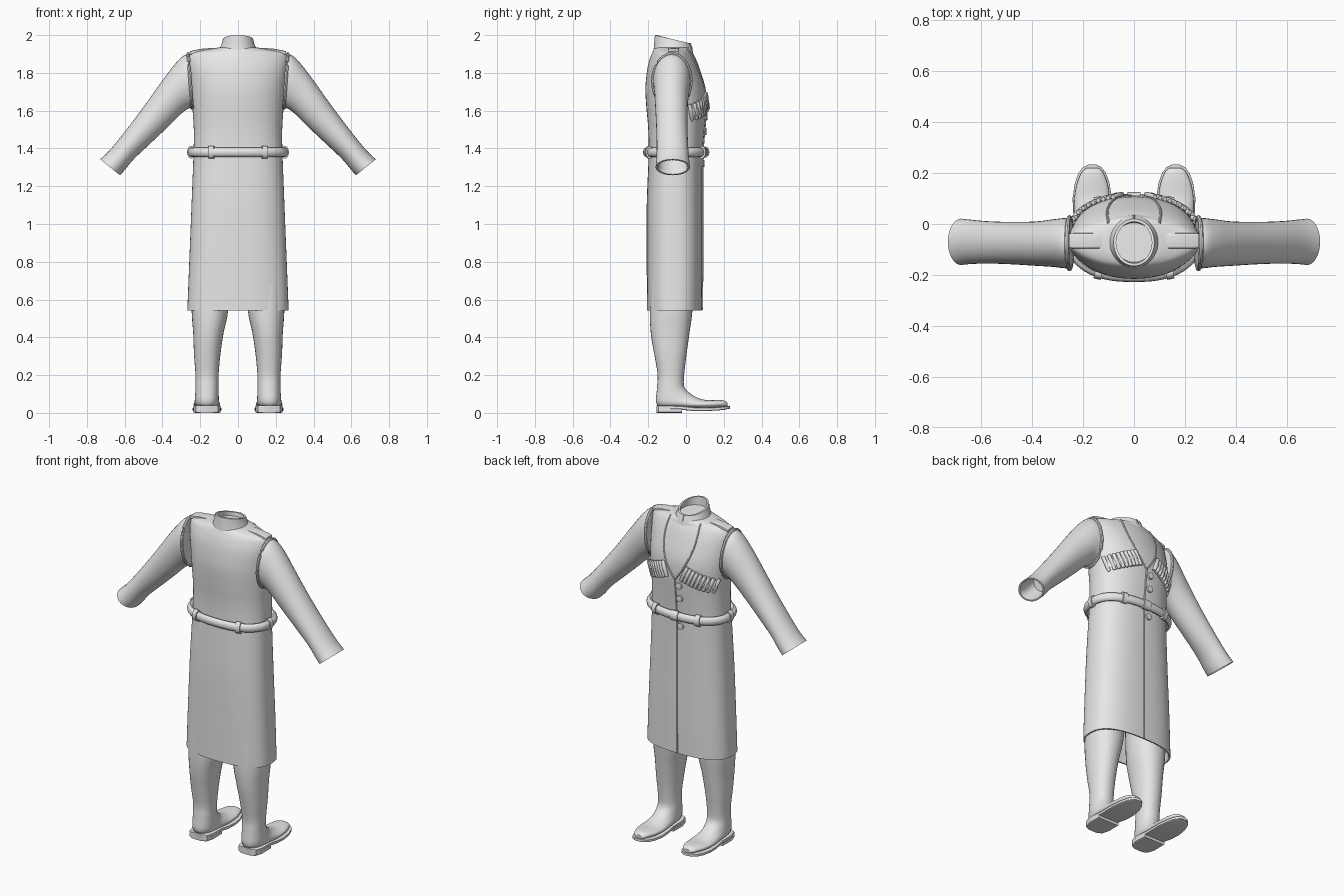
import bpy, bmesh, math
from mathutils import Vector

if "Cube" in bpy.data.objects:
    bpy.data.objects.remove(bpy.data.objects["Cube"])

cloth = bpy.data.materials.new("plain_grey")
cloth.diffuse_color = (0.8, 0.8, 0.8, 1)
cloth.use_nodes = True
cloth.node_tree.nodes["Principled BSDF"].inputs["Base Color"].default_value = cloth.diffuse_color


def finish(name, bm, angle=40):
    bmesh.ops.recalc_face_normals(bm, faces=bm.faces)
    me = bpy.data.meshes.new(name)
    bm.to_mesh(me)
    bm.free()
    ob = bpy.data.objects.new(name, me)
    bpy.context.collection.objects.link(ob)
    me.materials.append(cloth)
    bpy.ops.object.select_all(action='DESELECT')
    ob.select_set(True)
    bpy.context.view_layer.objects.active = ob
    bpy.ops.object.shade_smooth_by_angle(angle=math.radians(angle))
    return ob


def smooth(rows, k=4):
    """Catmull-Rom resampling of rows of numbers."""
    out = []
    for i in range(len(rows) - 1):
        p = [rows[max(0, min(len(rows) - 1, i + j))] for j in (-1, 0, 1, 2)]
        for s in range(k):
            t = s / k
            out.append([b + .5 * t * (c - a + t * (2*a - 5*b + 4*c - d + t * (3*(b - c) + d - a)))
                        for a, b, c, d in zip(*p)])
    return out + [list(rows[-1])]


def ring_points(c, u, v, n, seg):
    pts = []
    for i in range(seg):
        a = 2 * math.pi * i / seg
        ca, sa = math.cos(a), math.sin(a)
        pts.append(c + u * math.copysign(abs(ca) ** (2 / n), ca) + v * math.copysign(abs(sa) ** (2 / n), sa))
    return pts


def skin(name, rings, cap_start=True, cap_end=True, closed=False, angle=40):
    bm = bmesh.new()
    vs = [[bm.verts.new(p) for p in r] for r in rings]
    n = len(vs[0])
    pairs = list(zip(vs, vs[1:])) + ([(vs[-1], vs[0])] if closed else [])
    for a, b in pairs:
        for i in range(n):
            j = (i + 1) % n
            bm.faces.new((a[i], a[j], b[j], b[i]))
    if not closed and cap_start:
        bm.faces.new(vs[0])
    if not closed and cap_end:
        bm.faces.new(vs[-1])
    return finish(name, bm, angle)


def pair_ring(a, b, w, n=2, seg=32):
    """Ring spanning points a and b, with half width vector w."""
    a, b = Vector(a), Vector(b)
    return ring_points((a + b) / 2, Vector(w), (b - a) / 2, n, seg)


def tube(name, path, r, rz=None, closed=False, seg=8):
    """Round tube along a path; rz is the radius along the second axis."""
    path = [Vector(p) for p in path]
    m, rings = len(path), []
    for i, p in enumerate(path):
        q0 = path[(i - 1) % m] if closed or i else p
        q1 = path[(i + 1) % m] if closed or i < m - 1 else p
        t = (q1 - q0).normalized()
        up = Vector((0, 0, 1)) if abs(t.z) < .9 else Vector((0, 1, 0))
        s = t.cross(up).normalized()
        rings.append(ring_points(p, s * r, s.cross(t) * (rz or r), 2, seg))
    return skin(name, rings, closed=closed)


# coat: height, half width, back y, front y, squareness
coat = smooth([(.55, .268, -.207, .085, 2.6), (.8, .258, -.208, .087, 2.6), (1.1, .246, -.208, .087, 2.5),
               (1.36, .236, -.198, .088, 2.4), (1.5, .234, -.2, .098, 2.3), (1.62, .242, -.21, .108, 2.2),
               (1.72, .25, -.215, .103, 2.1), (1.82, .259, -.205, .073, 1.95), (1.88, .262, -.19, .05, 1.7),
               (1.908, .24, -.178, .035, 1.65), (1.925, .16, -.17, .03, 1.8), (1.935, .1, -.16, .02, 2)])


def coat_ring(row, grow=0, dz=0):
    z, w, y0, y1, n = row
    return pair_ring((0, y0 - grow, z + dz), (0, y1 + grow, z + dz), (w + grow, 0, 0), n, 64)


def coat_row(z):
    for a, b in zip(coat, coat[1:]):
        if a[0] <= z <= b[0]:
            t = (z - a[0]) / (b[0] - a[0])
            return [p + (q - p) * t for p, q in zip(a, b)]
    return coat[0] if z < coat[0][0] else coat[-1]


def front(x, z, off=0):
    """Point on the chest side of the coat."""
    _, w, y0, y1, n = coat_row(z)
    k = max(0, 1 - min(1, abs(x / w)) ** n) ** (1 / n)
    return Vector((x, (y0 + y1) / 2 + (y1 - y0) / 2 * k + off, z))


hem = [coat_ring(coat_row(1.0), -.02), coat_ring(coat[0], -.012), coat_ring(coat[0], -.008, -.008),
       coat_ring(coat[0], 0, -.008)]
skin("coat", hem + [coat_ring(r) for r in coat])

# standing collar with a hollow inside
skin("collar", [pair_ring(a, b, (w, 0, 0), 2, 40) for a, b, w in (
    ((0, -.175, 1.9), (0, .04, 1.89), .112), ((0, -.17, 1.935), (0, .035, 1.92), .098),
    ((0, -.167, 1.97), (0, .027, 1.94), .086), ((0, -.165, 2.0), (0, .02, 1.957), .08),
    ((0, -.154, 2.0), (0, .009, 1.957), .07), ((0, -.15, 1.95), (0, .005, 1.937), .075))], cap_start=False)

# belt and its keepers
belt_row = coat_row(1.38)
belt_path = coat_ring(belt_row, .012)
tube("belt", belt_path, .018, .025, closed=True, seg=12)
for i, ang in enumerate((-.14, .14)):
    for side, nm in ((1, "front"), (-1, "back")):
        p = front(ang, 1.38)
        y = p.y if side > 0 else belt_row[2] + belt_row[3] - p.y
        c = Vector((ang, y + side * .012, 1.38))
        tube(f"belt_loop_{nm}_{i}", [c + Vector((-.014, .006 * side * (ang > 0), 0)),
                                     c + Vector((.014, .006 * side * (ang < 0), 0))], .023, .034, seg=14)
for s in (-1, 1):
    c = Vector((s * .248, -.06, 1.38))
    tube("belt_loop_side", [c - Vector((0, .014, 0)), c + Vector((0, .014, 0))], .022, .034, seg=14)
tube("buckle", [front(-.025, 1.38, .014), front(.025, 1.38, .014)], .022, .03, seg=12)

# front opening, collar slit and neckline edges
tube("front_seam", [front(0, .545 + i * .0535, .0) for i in range(21)], .005)
for s in (-1, 1):
    line = smooth([(.1, 1.925), (.105, 1.86), (.095, 1.78), (.06, 1.69), (0, 1.6)], 5)
    tube("neckline_edge", [front(s * x, z) for x, z in line], .005)
tube("collar_slit", [(0, .034, 1.925), (0, .022, 1.957)], .003)


def cylinder(name, centre, axis, r, h, seg=12):
    axis = Vector(axis).normalized()
    u = axis.orthogonal().normalized()
    v = axis.cross(u)
    rings = [ring_points(Vector(centre) + axis * t * h / 2, u * r * k, v * r * k, 2, seg)
             for t, k in ((-1, .8), (-.93, 1), (.93, 1), (1, .8))]
    return skin(name, rings)


for z in (1.57, 1.49, 1.32):
    cylinder("button", front(-.028, z, .003), (0, 1, 0), .019, .016, 16)

# sleeve: top x z, bottom x z, half depth, middle y
arm = smooth([(.258, 1.9, .238, 1.615, .1, -.075), (.29, 1.89, .265, 1.61, .098, -.075),
              (.335, 1.845, .305, 1.58, .093, -.075), (.4, 1.76, .37, 1.515, .087, -.077),
              (.5, 1.62, .46, 1.43, .083, -.075), (.6, 1.488, .55, 1.345, .083, -.072),
              (.68, 1.39, .6, 1.285, .087, -.07), (.73, 1.343, .625, 1.258, .091, -.07)])


def arm_ring(row, s, k=1.0):
    x0, z0, x1, z1, w, y = row
    c, h = Vector((s * (x0 + x1) / 2, y, (z0 + z1) / 2)), Vector((s * (x0 - x1) / 2, 0, (z0 - z1) / 2)) * k
    return pair_ring(c - h, c + h, (0, w * k, 0), 2, 32)


for s, side in ((1, "right"), (-1, "left")):
    inner = [arm_ring(arm[-1], s, .88)] + [arm_ring(arm[i], s, .85) for i in (-4, -8)]
    skin("sleeve_" + side, [arm_ring(r, s) for r in arm] + inner)
    tube("armhole_trim_" + side, arm_ring(arm[1], s, 1.01), .009, closed=True)
    # shoulder strap
    rings = [pair_ring((s * x, -.066, z - .012), (s * x, -.066, z + .008), (0, w, 0), 5, 16)
             for x, z, w in ((.125, 1.922, .024), (.135, 1.924, .03), (.19, 1.92, .03), (.235, 1.912, .03),
                             (.255, 1.906, .028))]
    skin("shoulder_strap_" + side, rings)

    # chest cartridges and their band
    row = [front(s * (.065 + .0195 * i), 1.652 - .0078 * i, .007) for i in range(9)]
    for p in row:
        cylinder("cartridge", p, (s * .38, -.12, .92), .0105, .094)
    tube("cartridge_band_" + side, row, .007, .028)

    # trouser leg and boot: back y z, front y z, half width, middle x
    leg = smooth([(-.185, .85, .055, .85, .105, .14), (-.192, .56, .036, .56, .098, .148),
                  (-.186, .42, .018, .42, .08, .157), (-.168, .31, .003, .31, .07, .163),
                  (-.15, .2, -.01, .2, .061, .164), (-.154, .125, -.008, .135, .061, .164),
                  (-.152, .04, .03, .098, .064, .165), (-.05, .027, .07, .077, .067, .165),
                  (.05, .024, .11, .068, .07, .165), (.13, .024, .16, .068, .063, .164),
                  (.195, .03, .2, .066, .045, .163), (.22, .034, .22, .054, .025, .162)])
    skin("leg_and_boot_" + side, [pair_ring((s * x, a, b), (s * x, c, d), (w, 0, 0), 2.2)
                                  for a, b, c, d, w, x in leg], angle=50)

    # sole and heel as rings swept along the foot: y, half width, bottom, top
    for nm, prof in (("sole_", ((-.157, .035, .02, .04), (-.145, .058, .02, .04), (-.1, .072, .02, .04),
                                (-.02, .068, .016, .036), (.04, .074, .01, .03), (.1, .077, .01, .028),
                                (.16, .068, .012, .03), (.2, .054, .016, .034), (.222, .037, .02, .037),
                                (.233, .015, .022, .038))),
                     ("heel_", ((-.157, .035, 0, .026), (-.145, .058, 0, .026), (-.1, .072, 0, .026),
                                (-.02, .07, 0, .024)))):
        skin(nm + side, [pair_ring((s * .164, y, a), (s * .164, y, b), (w, 0, 0), 8, 24)
                         for y, w, a, b in prof], angle=30)
